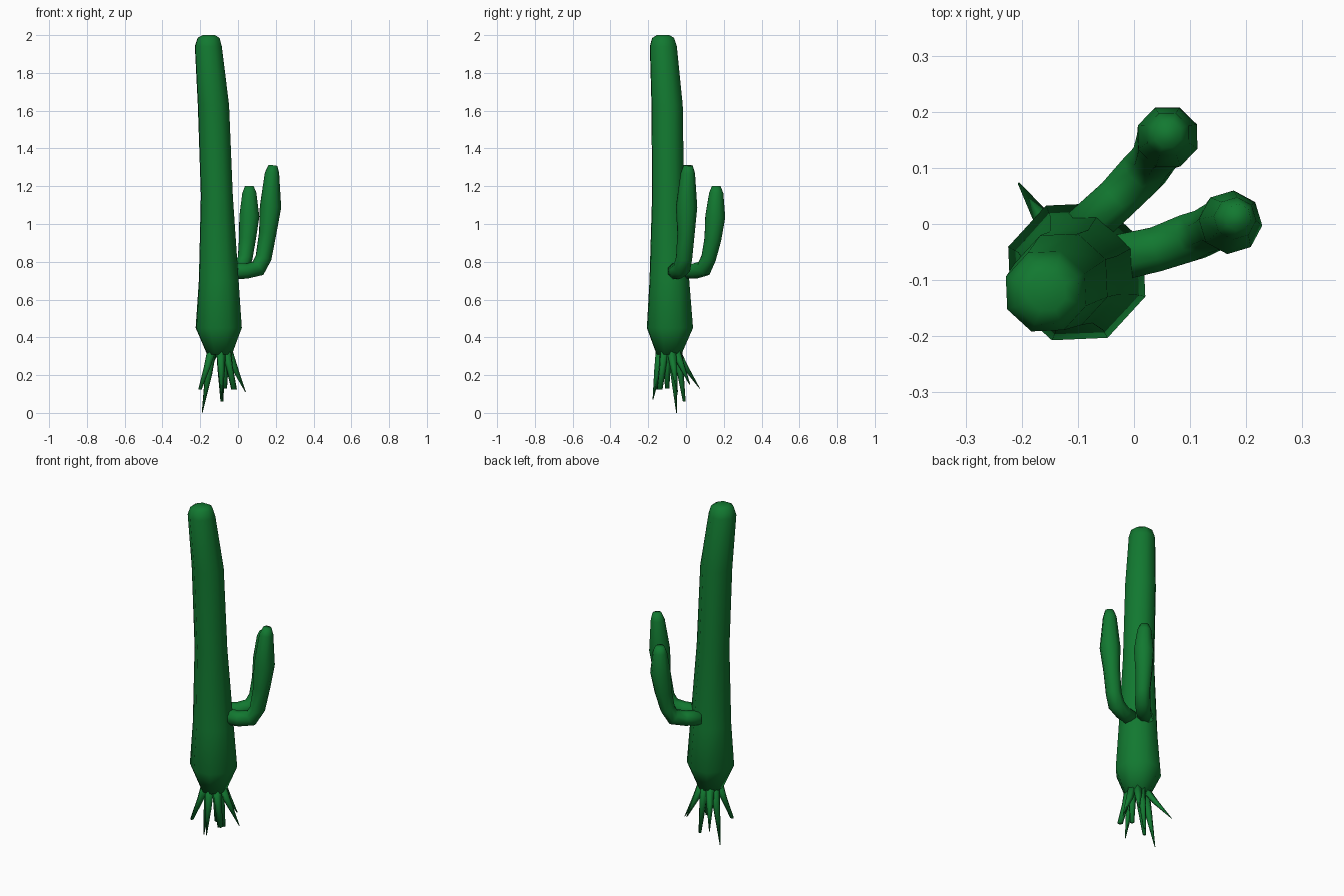
import bpy, bmesh, math
from mathutils import Vector

green = bpy.data.materials.new("cactus_green")
green.diffuse_color = (0.006, 0.19, 0.03, 1)


def tube(name, points, sides, side_axis, phase=0.0, level=False):
    """Skin rings along (x, y, z, radius) points; side_axis fixes the twist."""
    bm = bmesh.new()
    centres = [Vector(p[:3]) for p in points]
    rings = []
    for i, p in enumerate(points):
        t = centres[min(i + 1, len(points) - 1)] - centres[max(i - 1, 0)]
        t = Vector((0, 0, 1)) if level else t.normalized()
        u = Vector(side_axis)
        u = (u - t * u.dot(t)).normalized()
        v = t.cross(u)
        ring = []
        for k in range(sides):
            a = math.tau * k / sides + phase
            ring.append(bm.verts.new(centres[i] + p[3] * (u * math.cos(a) + v * math.sin(a))))
        rings.append(ring)
    for lo, hi in zip(rings, rings[1:]):
        for k in range(sides):
            n = (k + 1) % sides
            bm.faces.new((lo[k], lo[n], hi[n], hi[k]))
    bm.faces.new(rings[0][::-1])
    bm.faces.new(rings[-1])
    bmesh.ops.recalc_face_normals(bm, faces=bm.faces)
    for f in bm.faces:
        f.smooth = True
    mesh = bpy.data.meshes.new(name)
    bm.to_mesh(mesh)
    bm.free()
    mesh.materials.append(green)
    ob = bpy.data.objects.new(name, mesh)
    bpy.context.collection.objects.link(ob)
    return ob


# Leaning trunk, swollen near the base
tube("trunk", [
    (-0.098, -0.090, 0.31, 0.070),
    (-0.102, -0.085, 0.45, 0.130),
    (-0.102, -0.088, 0.70, 0.112),
    (-0.112, -0.095, 1.15, 0.090),
    (-0.130, -0.100, 1.63, 0.088),
    (-0.157, -0.120, 1.94, 0.076),
    (-0.156, -0.121, 1.985, 0.062),
    (-0.155, -0.121, 2.00, 0.035),
], 8, (1, 0, 0), math.radians(-20), level=True)

# Two elbowed arms
tube("right_arm", [
    (-0.05, -0.065, 0.75, 0.045),
    (0.04, -0.045, 0.75, 0.043),
    (0.105, -0.022, 0.765, 0.046),
    (0.135, -0.010, 0.82, 0.043),
    (0.157, 0.000, 0.95, 0.046),
    (0.172, 0.003, 1.09, 0.057),
    (0.180, 0.010, 1.27, 0.038),
    (0.185, 0.012, 1.31, 0.024),
], 8, (-0.3, 1, 0), math.pi / 8)
tube("back_arm", [
    (-0.090, -0.010, 0.75, 0.043),
    (-0.030, 0.045, 0.75, 0.042),
    (0.018, 0.095, 0.765, 0.045),
    (0.038, 0.120, 0.82, 0.042),
    (0.050, 0.142, 0.92, 0.048),
    (0.060, 0.155, 1.04, 0.057),
    (0.060, 0.160, 1.165, 0.040),
    (0.060, 0.160, 1.20, 0.025),
], 8, (-0.72, 0.7, 0), math.pi / 8)

# Splayed roots: tip x, y, z and tip radius
tips = [
    (-0.190, -0.050, 0.00, 0.002),
    (-0.205, 0.072, 0.13, 0.002),
    (-0.085, -0.010, 0.06, 0.008),
    (0.040, -0.045, 0.11, 0.002),
    (-0.020, -0.140, 0.125, 0.016),
    (-0.085, -0.175, 0.07, 0.002),
    (-0.200, -0.150, 0.125, 0.010),
    (-0.070, -0.100, 0.13, 0.012),
    (-0.020, 0.020, 0.15, 0.003),
]
centre = Vector((-0.098, -0.09, 0))
for i, (x, y, z, r) in enumerate(tips):
    out = Vector((x, y, 0)) - centre
    base = centre + out.normalized() * min(0.045, out.length)
    mid = base.lerp(Vector((x, y, 0)), 0.35)
    tube(f"root_{i + 1}", [
        (base.x, base.y, 0.335, 0.026),
        (mid.x, mid.y, 0.335 + (z - 0.335) * 0.4, 0.020),
        (x, y, z, r),
    ], 5, (1, 0.2, 0), i * 0.7, level=True)
